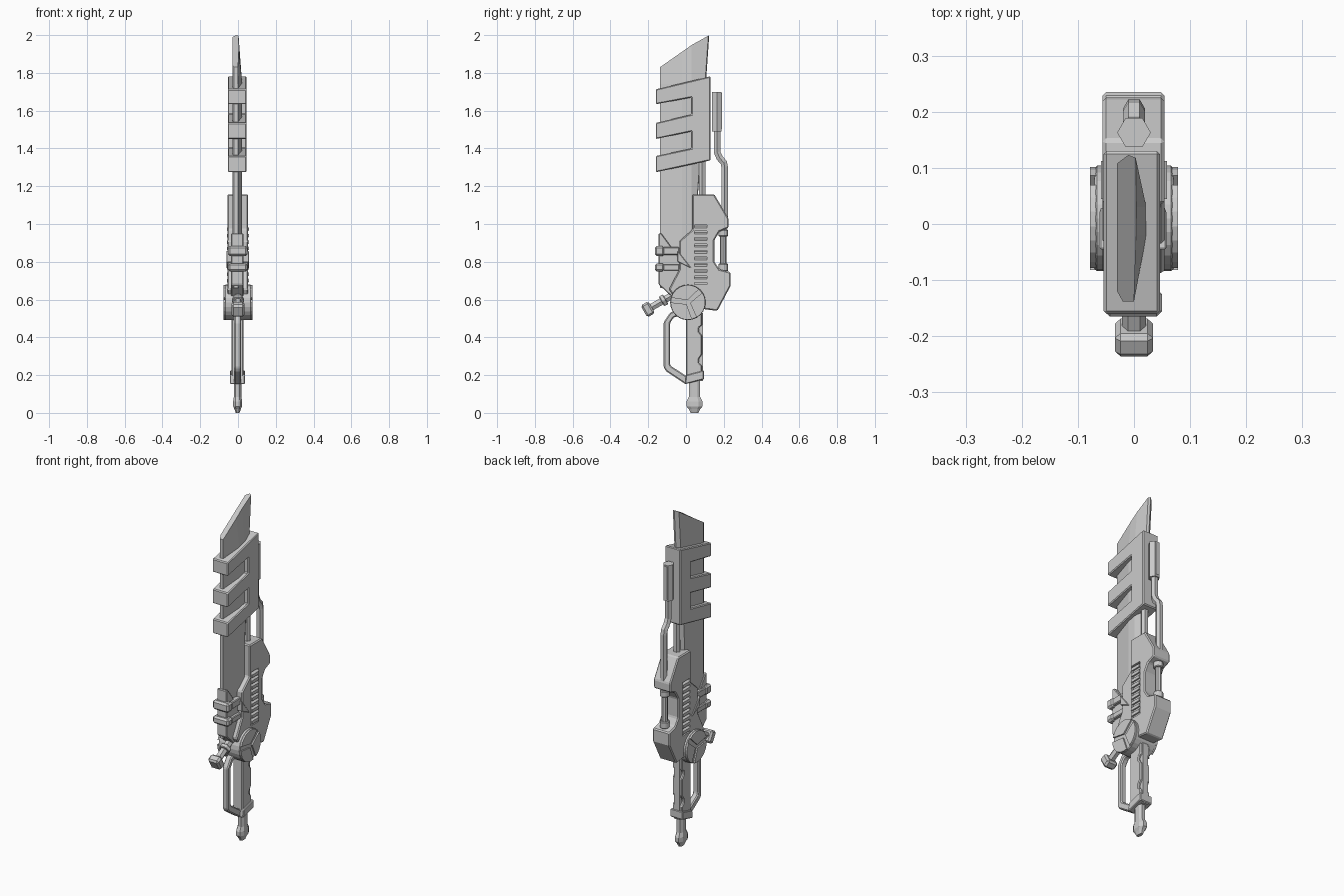
import bpy, bmesh, math
from mathutils import Vector

if "Cube" in bpy.data.objects:
    bpy.data.objects.remove(bpy.data.objects["Cube"])


def finish(bm, name, bevel=0.0):
    bmesh.ops.recalc_face_normals(bm, faces=bm.faces)
    me = bpy.data.meshes.new(name)
    bm.to_mesh(me)
    bm.free()
    ob = bpy.data.objects.new(name, me)
    bpy.context.collection.objects.link(ob)
    if bevel:
        m = ob.modifiers.new("Bevel", 'BEVEL')
        m.width, m.segments, m.limit_method = bevel, 1, 'ANGLE'
    return ob


def loft(name, rings, bevel=0.0):
    bm = bmesh.new()
    loops = [[bm.verts.new(p) for p in r] for r in rings]
    n = len(loops[0])
    for a, b in zip(loops, loops[1:]):
        for i in range(n):
            j = (i + 1) % n
            bm.faces.new((a[i], a[j], b[j], b[i]))
    bm.faces.new(loops[0])
    bm.faces.new(loops[-1])
    return finish(bm, name, bevel)


def prism(name, yz, x0, x1, bevel=0.0):
    return loft(name, [[(x, y, z) for y, z in yz] for x in (x0, x1)], bevel)


def box(name, y0, y1, z0, z1, x0, x1, bevel=0.0):
    return prism(name, [(y0, z0), (y1, z0), (y1, z1), (y0, z1)], x0, x1, bevel)


def rod(name, a, b, r, sides=6, bevel=0.0):
    """Straight rod between two (y, z) points on the centre plane."""
    a, b = Vector((0, *a)), Vector((0, *b))
    d = (b - a).normalized()
    u, v = Vector((1, 0, 0)), d.cross(Vector((1, 0, 0)))
    ang = [2 * math.pi * i / sides for i in range(sides)]
    return loft(name, [[c + r * (math.cos(t) * u + math.sin(t) * v) for t in ang]
                       for c in (a, b)], bevel)


def pipe(name, path, r):
    """Hexagonal pipe along (y, z) points, mitred at each bend."""
    pts = [Vector((0, *p)) for p in path]
    rings = []
    for i, p in enumerate(pts):
        d1 = (pts[min(i + 1, len(pts) - 1)] - pts[min(i, len(pts) - 2)]).normalized()
        d0 = (pts[max(i, 1)] - pts[max(i - 1, 0)]).normalized()
        t = (d0 + d1).normalized()
        v = t.cross(Vector((1, 0, 0))) / max(0.5, t.dot(d1))
        rings.append([p + r * (math.cos(k * math.pi / 3) * Vector((1, 0, 0))
                               + math.sin(k * math.pi / 3) * v) for k in range(6)])
    return loft(name, rings)


# Blade: one-sided ground section, slanted and thinned at the tip
sec = [(-.03, -.12), (-.02, -.138), (0, -.138), (.022, -.02), (.022, .03),
       (.003, .10), (-.01, .105), (-.03, .09)]
bottom = [(x, y * (.6 if y > .08 else 1), .66) for x, y in sec]
low = [(x, y * (.6 if y > .08 else 1), 1.15) for x, y in sec]
mid = [(x, y, 1.74) for x, y in sec]
tip = [(min(x, .004), y + (.018 if y > .08 else 0), min(2, 1.83 + (y + .138) * .7))
       for x, y in sec]
loft("blade", [bottom, low, mid, tip])

# Upper sheath with three slanted fingers
prism("upper_sheath", [
    (.13, 1.337), (.13, 1.782), (-.012, 1.748), (-.16, 1.713), (-.16, 1.634), (.03, 1.67),
    (.03, 1.58), (-.16, 1.535), (-.16, 1.45), (.03, 1.49), (.03, 1.40),
    (-.16, 1.36), (-.16, 1.274)], -.054, .046, .005).data
# Redraw-free spine rod between sheath and body
rod("spine_rod", (.085, 1.08), (.085, 1.4), .02)

# Main body with notch at the back
body = prism("main_body", [
    (.034, 1.157), (.15, 1.157), (.225, 1.03), (.225, .98), (.177, .96), (.15, .914),
    (.15, .80), (.177, .76), (.235, .745), (.235, .67), (.166, .54), (.09, .55),
    (-.03, .56), (-.09, .655), (-.035, .76), (-.035, .91), (.034, .97)], -.056, .054, .006)

# Recessed vents with slats on both sides
for s in (-1, 1):
    cut = box("vent_cutter", .045, .112, .68, .995, s * .04, s * .09)
    cut.hide_render = True
    cut.hide_viewport = True
    cut.display_type = 'WIRE'
    m = body.modifiers.new("Vent", 'BOOLEAN')
    m.operation, m.object, m.solver = 'DIFFERENCE', cut, 'EXACT'
    for i in range(9):
        z = .69 + i * .034
        loft("vent_slat", [[(s * .035, y, z + .012), (s * .035, y, z + .03),
                            (s * .059, y, z + .018), (s * .059, y, z)] for y in (.045, .112)])

# Lower blade collar and pointed side fin
prism("blade_collar", [(-.145, .95), (-.13, .95), (-.02, .8), (-.02, .6), (-.08, .62),
                       (-.145, .68)], -.036, .028, .004)
prism("side_fin", [(-.045, .86), (.03, .765), (-.045, .80)], -.062, .058, .003)

# Two front clamps
for z, h in ((.857, .027), (.77, .022)):
    box("clamp_block", -.165, -.115, z - h, z + h, -.053, .05, .01)
    box("clamp_band", -.12, -.035, z - h * .75, z + h * .75, -.048, .045, .004)

# Pivot disc with three raised sectors on each face
hub = (.01, .585)


def polar(r, deg):
    t = math.radians(deg)
    return hub[0] + r * math.cos(t), hub[1] + r * math.sin(t)


prism("pivot_disc", [polar(.094, i * 15) for i in range(24)], -.07, .07, .004)
for s in (-1, 1):
    for a in (42, 172, 292):
        span = 130 if a == 42 else (120 if a == 172 else 110)
        arc = [polar(.092, a + 8 + (span - 16) * i / 7) for i in range(8)]
        prism("disc_sector", [polar(.012, a + span / 2)] + arc, s * .06, s * .078)

# Side lever with collar and knob
d = Vector((-.87, -.5))
start = Vector((-.06, .63))
at = lambda t: tuple(start + d * t)
rod("lever_shaft", at(0), at(.17), .021)
rod("lever_collar", at(.055), at(.08), .034, 6, .004)


def cross_box(name, t0, t1, w, hx):
    n = Vector((-d.y, d.x))
    c = [start + d * t + n * k for t, k in ((t0, -w), (t1, -w), (t1, w), (t0, w))]
    prism(name, [tuple(p) for p in c], -hx, hx, .01)


cross_box("lever_knob", .14, .187, .036, .034)

# Grip: core plus notched side panels
box("grip_core", .0, .09, .17, .53, -.02, .015)
prism("grip_panels", [(.0, .18), (.085, .18), (.085, .25), (.068, .265), (.068, .285),
                      (.085, .31), (.085, .41), (.068, .43), (.068, .45), (.085, .465),
                      (.085, .53), (.0, .53)], -.034, .029, .005)

# Slanted grip collar and pommel
prism("grip_collar", [(-.005, .152), (.095, .178), (.095, .225), (.0, .2)], -.043, .037, .004)
rings = []
for z, hx, hy in ((0, .01, .02), (.02, .017, .03), (.035, .024, .043), (.06, .024, .043),
                  (.085, .02, .03), (.18, .02, .03)):
    rings.append([(-.002 + hx * a, .045 + hy * b, z) for a, b in
                  ((-1, -.5), (-.5, -1), (.5, -1), (1, -.5), (1, .5), (.5, 1), (-.5, 1), (-1, .5))])
loft("pommel", rings)

# Hand guard
prism("hand_guard", [(-.05, .545), (-.085, .53), (-.118, .48), (-.118, .24), (-.105, .22),
                     (0, .15), (.01, .19), (-.082, .25), (-.085, .265), (-.085, .475),
                     (-.065, .505), (-.03, .515)], -.02, .016, .006)

# Back barrel, its rear rail and bent pipe
rod("back_barrel", (.163, 1.49), (.163, 1.70), .03, 6)
box("barrel_rail", .17, .19, 1.5, 1.695, -.013, .013, .003)
pipe("back_pipe", [(.165, 1.52), (.165, 1.38), (.178, 1.35), (.2, 1.325), (.205, 1.30),
                   (.205, 1.03)], .02)

# Piston in the body notch
rod("piston_rod", (.197, .73), (.197, 1.0), .017, 8)
rod("piston_top_cap", (.197, .935), (.197, .97), .027, 8, .004)
rod("piston_bottom_cap", (.197, .75), (.197, .79), .027, 8, .004)
